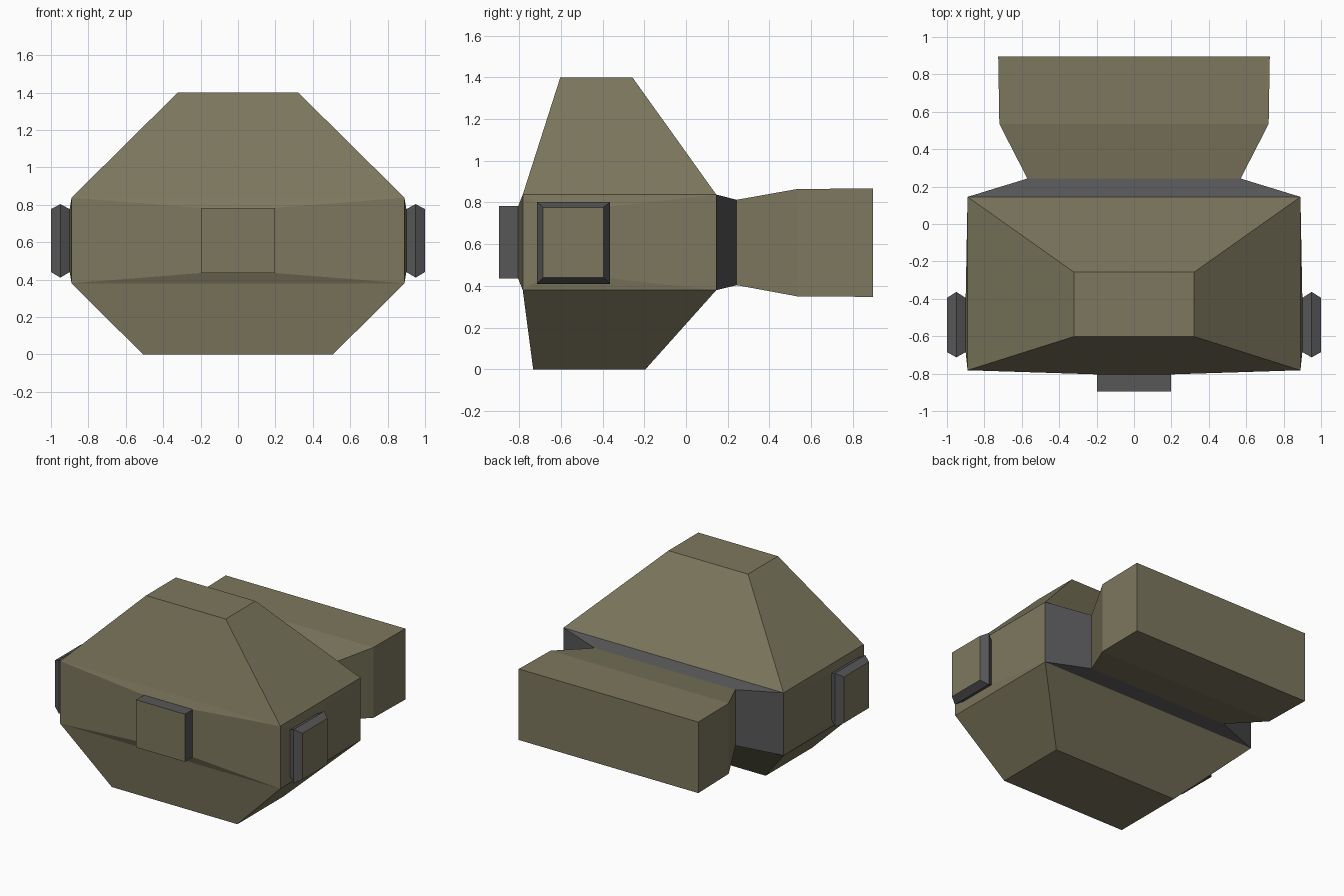
import bpy, bmesh

if "Cube" in bpy.data.objects:
    bpy.data.objects.remove(bpy.data.objects["Cube"])


def material(name, rgb):
    m = bpy.data.materials.new(name)
    m.diffuse_color = (*rgb, 1)
    m.use_nodes = True
    m.node_tree.nodes["Principled BSDF"].inputs["Base Color"].default_value = m.diffuse_color
    return m


OLIVE = material("olive", (0.205, 0.187, 0.112))
GREY = material("dark grey", (0.095, 0.095, 0.098))


def rect(axis, d, a, b):
    """Four corners of a rectangle at distance d along an axis; a and b are the ranges of the other two axes."""
    corners = [(a[0], b[0]), (a[1], b[0]), (a[1], b[1]), (a[0], b[1])]
    out = []
    for u, v in corners:
        p = [u, v]
        p.insert("xyz".index(axis), d)
        out.append(p)
    return out


def loft(bm, rings, mats, cap_start=False, cap_end=None):
    """Join rectangles with quads, one material index per section, with optional end caps."""
    vs = [[bm.verts.new(p) for p in r] for r in rings]
    for k, mat in enumerate(mats):
        for i in range(4):
            j = (i + 1) % 4
            f = bm.faces.new((vs[k][i], vs[k][j], vs[k + 1][j], vs[k + 1][i]))
            f.material_index = mat
    if cap_start:
        bm.faces.new(vs[0])
    if cap_end is not None:
        bm.faces.new(vs[-1]).material_index = cap_end


def finish(name, bm):
    bmesh.ops.remove_doubles(bm, verts=bm.verts, dist=0.0005)
    bmesh.ops.recalc_face_normals(bm, faces=bm.faces)
    me = bpy.data.meshes.new(name)
    bm.to_mesh(me)
    bm.free()
    me.materials.append(OLIVE)
    me.materials.append(GREY)
    ob = bpy.data.objects.new(name, me)
    bpy.context.collection.objects.link(ob)


# Shared sizes
X, Y, Z = (-0.89, 0.89), (-0.782, 0.145), (0.38, 0.838)
FRONT_X, FRONT_Z = (-0.197, 0.197), (0.435, 0.783)
SIDE_Y, SIDE_Z = (-0.685, -0.395), (0.44, 0.777)

# Main body: sloped bottom and top, with slightly bulged front and side panels
bm = bmesh.new()
loft(bm, [rect("z", 0, (-0.508, 0.508), (-0.732, -0.195)), rect("z", Z[0], X, Y)], [0], cap_start=True)
loft(bm, [rect("z", Z[1], X, Y), rect("z", 1.4, (-0.322, 0.322), (-0.602, -0.257))], [0], cap_end=0)
loft(bm, [rect("y", Y[0], X, Z), rect("y", -0.804, FRONT_X, FRONT_Z)], [0])
for s in (-1, 1):
    loft(bm, [rect("x", s * X[1], Y, Z), rect("x", s * 0.9, SIDE_Y, SIDE_Z)], [0])
finish("body", bm)

# Front plate: grey rim, olive cap
bm = bmesh.new()
loft(bm, [rect("y", -0.804, FRONT_X, FRONT_Z), rect("y", -0.895, FRONT_X, FRONT_Z)], [1], cap_end=0)
finish("front_plate", bm)

# Side plates: flared grey rim, olive cap
for s, name in ((-1, "left_plate"), (1, "right_plate")):
    bm = bmesh.new()
    loft(bm, [rect("x", s * 0.9, SIDE_Y, SIDE_Z),
              rect("x", s * 0.95, (-0.713, -0.363), (0.41, 0.803)),
              rect("x", s * 1.0, SIDE_Y, SIDE_Z)], [1, 1], cap_end=0)
    finish(name, bm)

# Rear block: grey neck, olive flare and box
bm = bmesh.new()
loft(bm, [rect("y", Y[1], X, Z),
          rect("y", 0.243, (-0.57, 0.57), (0.404, 0.813)),
          rect("y", 0.535, (-0.72, 0.72), (0.35, 0.865)),
          rect("y", 0.895, (-0.726, 0.726), (0.348, 0.867))], [1, 0, 0], cap_end=0)
finish("rear_block", bm)
